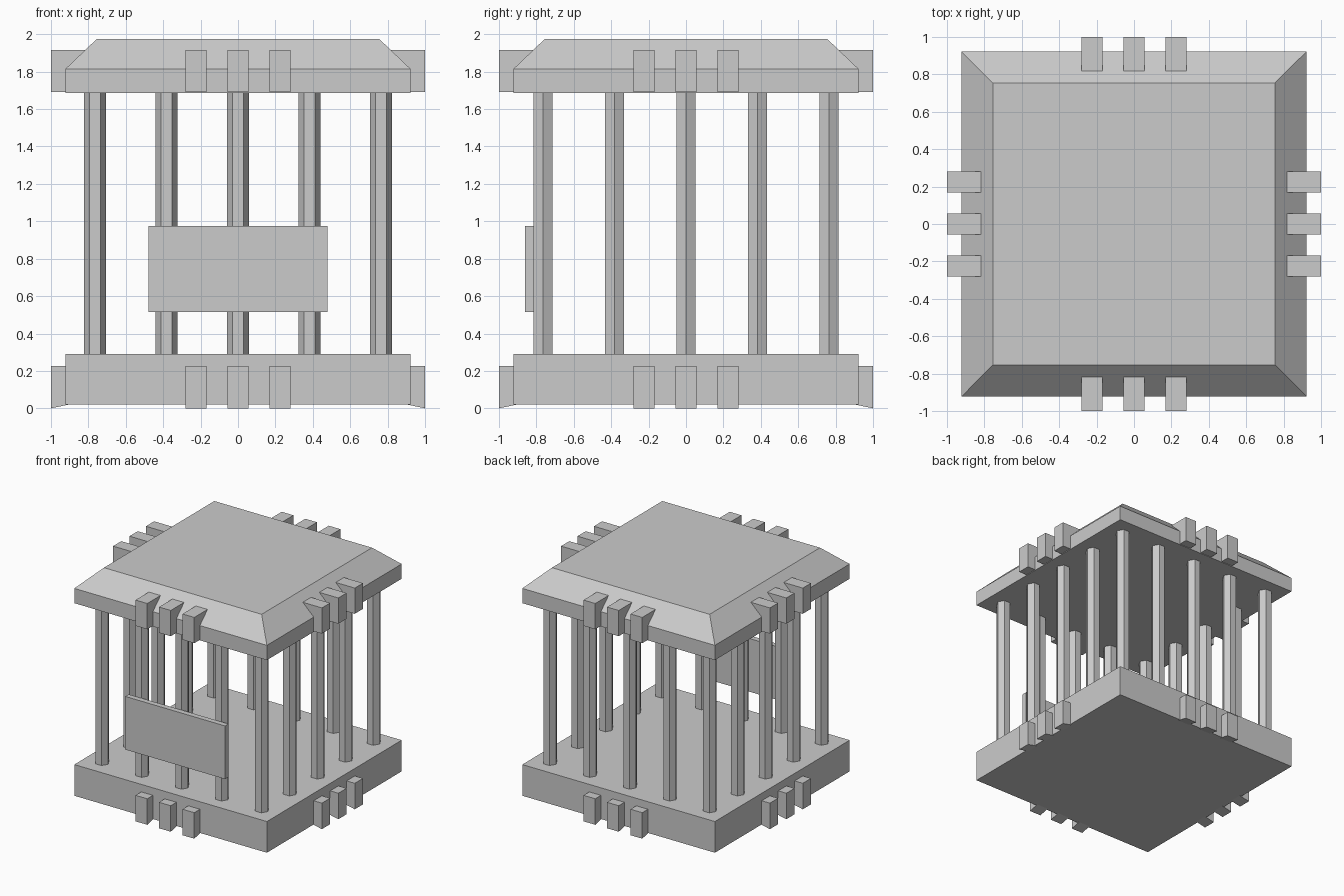
import bpy, bmesh, math
from mathutils import Matrix

if "Cube" in bpy.data.objects:
    bpy.data.objects.remove(bpy.data.objects["Cube"])

grey = bpy.data.materials.new("light grey")
grey.diffuse_color = (0.6, 0.6, 0.6, 1)
grey.use_nodes = True
grey.node_tree.nodes["Principled BSDF"].inputs["Base Color"].default_value = grey.diffuse_color


def finish(name, bm):
    bmesh.ops.recalc_face_normals(bm, faces=bm.faces)
    mesh = bpy.data.meshes.new(name)
    bm.to_mesh(mesh)
    bm.free()
    mesh.materials.append(grey)
    obj = bpy.data.objects.new(name, mesh)
    bpy.context.collection.objects.link(obj)
    return obj


def loft(name, rings):
    """Stack of square rings given as (half width, height)."""
    bm = bmesh.new()
    loops = [[bm.verts.new((sx * h, sy * h, z))
              for sx, sy in ((-1, -1), (1, -1), (1, 1), (-1, 1))] for h, z in rings]
    for a, b in zip(loops, loops[1:]):
        for i in range(4):
            j = (i + 1) % 4
            bm.faces.new((a[i], a[j], b[j], b[i]))
    bm.faces.new(loops[0])
    bm.faces.new(loops[-1])
    return finish(name, bm)


def extrude_x(name, profile, x0, x1, angle=0):
    """Extrude a (y, z) profile along x, then turn it about z."""
    bm = bmesh.new()
    a = [bm.verts.new((x0, y, z)) for y, z in profile]
    b = [bm.verts.new((x1, y, z)) for y, z in profile]
    n = len(profile)
    for i in range(n):
        j = (i + 1) % n
        bm.faces.new((a[i], a[j], b[j], b[i]))
    bm.faces.new(a)
    bm.faces.new(b)
    bm.transform(Matrix.Rotation(angle, 4, 'Z'))
    return finish(name, bm)


# Base slab and bevelled roof slab
loft("base", [(0.922, 0.02), (0.922, 0.29)])
loft("roof", [(0.922, 1.687), (0.922, 1.815), (0.755, 1.975)])

# Hexagonal bars around the edge
spacing = 0.3825
for i in range(-2, 3):
    for j in range(-2, 3):
        if max(abs(i), abs(j)) == 2:
            bm = bmesh.new()
            bmesh.ops.create_cone(bm, cap_ends=True, segments=6, radius1=0.058,
                                  radius2=0.058, depth=1.42)
            # points of the hexagon lie along x
            xs = max(v.co.x for v in bm.verts)
            if xs < 0.057:
                bm.transform(Matrix.Rotation(math.radians(30), 4, 'Z'))
            bm.transform(Matrix.Translation((i * spacing, j * spacing, 0.99)))
            finish("bar", bm)

# Three blocks on each side of the roof and the base
lower = [(-1.0, 0.0), (-0.9, 0.021), (-0.9, 0.225), (-1.0, 0.225)]
upper = [(-1.0, 1.692), (-0.9, 1.692), (-0.815, 1.915), (-1.0, 1.915)]
for side in range(4):
    for k in (-1, 0, 1):
        x = k * 0.225
        extrude_x("base_block", lower, x - 0.056, x + 0.056, side * math.pi / 2)
        extrude_x("roof_block", upper, x - 0.056, x + 0.056, side * math.pi / 2)

# Sign plate on the front bars
extrude_x("sign", [(-0.86, 0.515), (-0.813, 0.515), (-0.813, 0.975), (-0.86, 0.975)],
          -0.478, 0.478)
